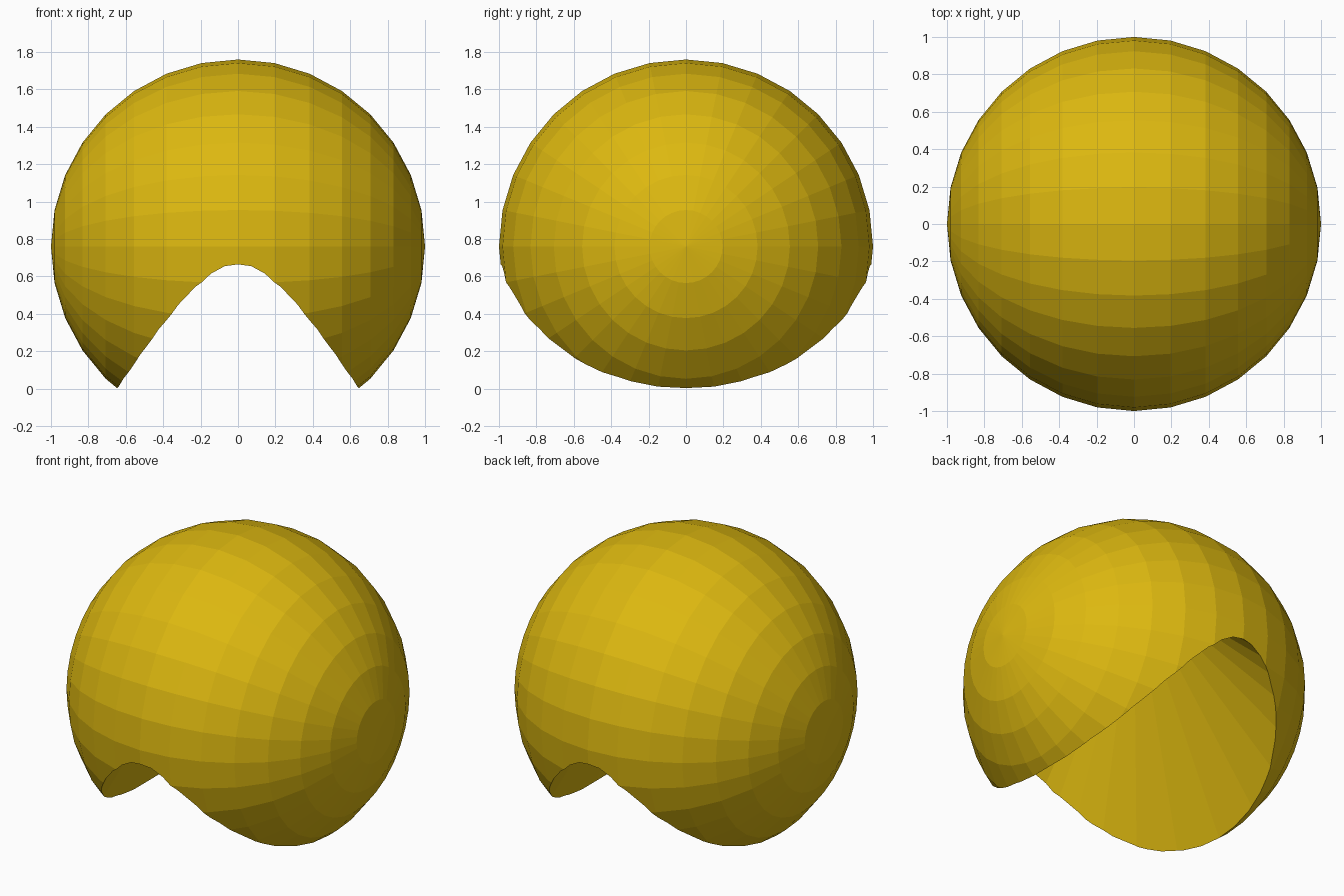
import bpy, math

if "Cube" in bpy.data.objects:
    bpy.data.objects.remove(bpy.data.objects["Cube"])

CENTRE = 0.76        # height of the ball centre
APEX = 1.48          # height of the hollow's tip
BASE = -0.30         # height of the hollow's open end, below the ball
SLOPE_X, SLOPE_Y = 0.438, 1.215

yellow = bpy.data.materials.new("golden_yellow")
yellow.diffuse_color = (0.72, 0.48, 0.005, 1)
yellow.use_nodes = True
yellow.node_tree.nodes["Principled BSDF"].inputs["Base Color"].default_value = yellow.diffuse_color

# Round body with its poles on the x axis
bpy.ops.mesh.primitive_uv_sphere_add(segments=32, ring_count=16, radius=1,
                                     location=(0, 0, CENTRE),
                                     rotation=(0, math.pi / 2, 0))
body = bpy.context.object
body.name = "ball_body"
bpy.ops.object.transform_apply(location=True, rotation=True, scale=True)
body.data.materials.append(yellow)

# Flattened cone that hollows out the open mouth underneath
depth = APEX - BASE
bpy.ops.mesh.primitive_cone_add(vertices=32, radius1=depth, radius2=0, depth=depth,
                                location=(0, 0, (APEX + BASE) / 2))
cutter = bpy.context.object
cutter.name = "mouth_cutter"
cutter.scale = (SLOPE_X, SLOPE_Y, 1)
bpy.ops.object.transform_apply(location=True, rotation=True, scale=True)
cutter.data.materials.append(yellow)
cutter.hide_render = True

# Cut the mouth and remove the helper
bpy.context.view_layer.objects.active = body
cut = body.modifiers.new("mouth", 'BOOLEAN')
cut.operation = 'DIFFERENCE'
cut.solver = 'EXACT'
cut.object = cutter
bpy.ops.object.modifier_apply(modifier=cut.name)
bpy.data.objects.remove(cutter)
for face in body.data.polygons:
    face.use_smooth = False
